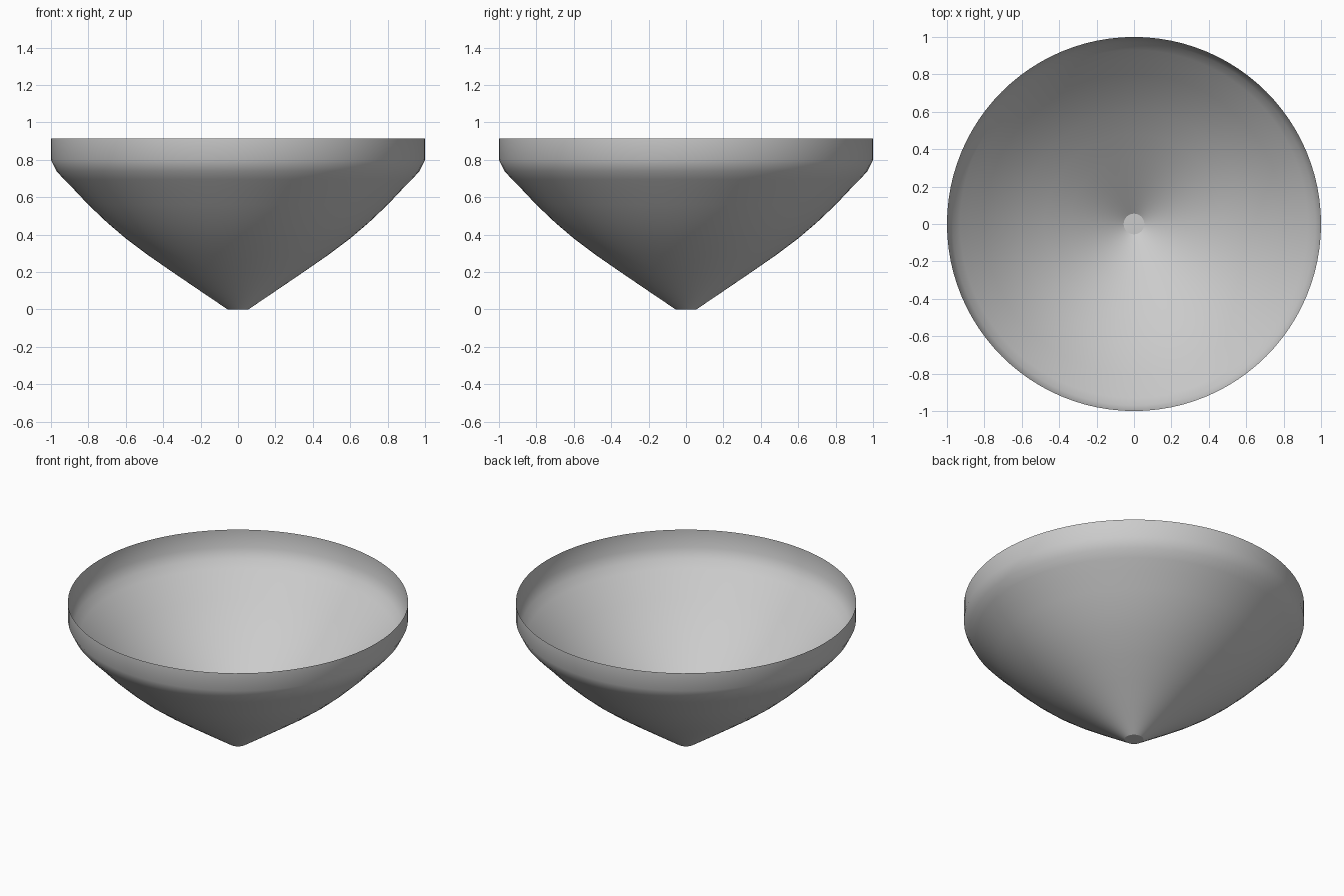
import bpy
import bmesh
import math

cube = bpy.data.objects.get("Cube")
if cube:
    bpy.data.objects.remove(cube, do_unlink=True)

# Single grey finish
grey = bpy.data.materials.new("plain_grey")
grey.use_nodes = True
colour = (0.6, 0.6, 0.6, 1)
grey.diffuse_color = colour
grey.node_tree.nodes["Principled BSDF"].inputs["Base Color"].default_value = colour

# Half section of the open shell: flat foot, flaring cone, upright rim
profile = [(0.055, 0), (0.2, 0.098), (0.35, 0.2), (0.48, 0.29), (0.6, 0.38),
           (0.7, 0.465), (0.8, 0.56), (0.88, 0.645), (0.93, 0.695),
           (0.97, 0.74), (1, 0.8), (1, 0.915)]
SIDES = 96

bm = bmesh.new()
rings = []
for radius, z in profile:
    ring = []
    for i in range(SIDES):
        a = math.tau * i / SIDES
        ring.append(bm.verts.new((radius * math.cos(a), radius * math.sin(a), z)))
    rings.append(ring)

# Wall, facing outward
for low, high in zip(rings, rings[1:]):
    for i in range(SIDES):
        j = (i + 1) % SIDES
        bm.faces.new((low[i], low[j], high[j], high[i]))

# Foot disc, facing down
bm.faces.new(list(reversed(rings[0])))

mesh = bpy.data.meshes.new("bowl_shell")
bm.to_mesh(mesh)
bm.free()
mesh.materials.append(grey)
bowl = bpy.data.objects.new("bowl_shell", mesh)
bpy.context.collection.objects.link(bowl)

bpy.ops.object.select_all(action="DESELECT")
bowl.select_set(True)
bpy.context.view_layer.objects.active = bowl
bpy.ops.object.shade_smooth_by_angle(angle=math.radians(30))
